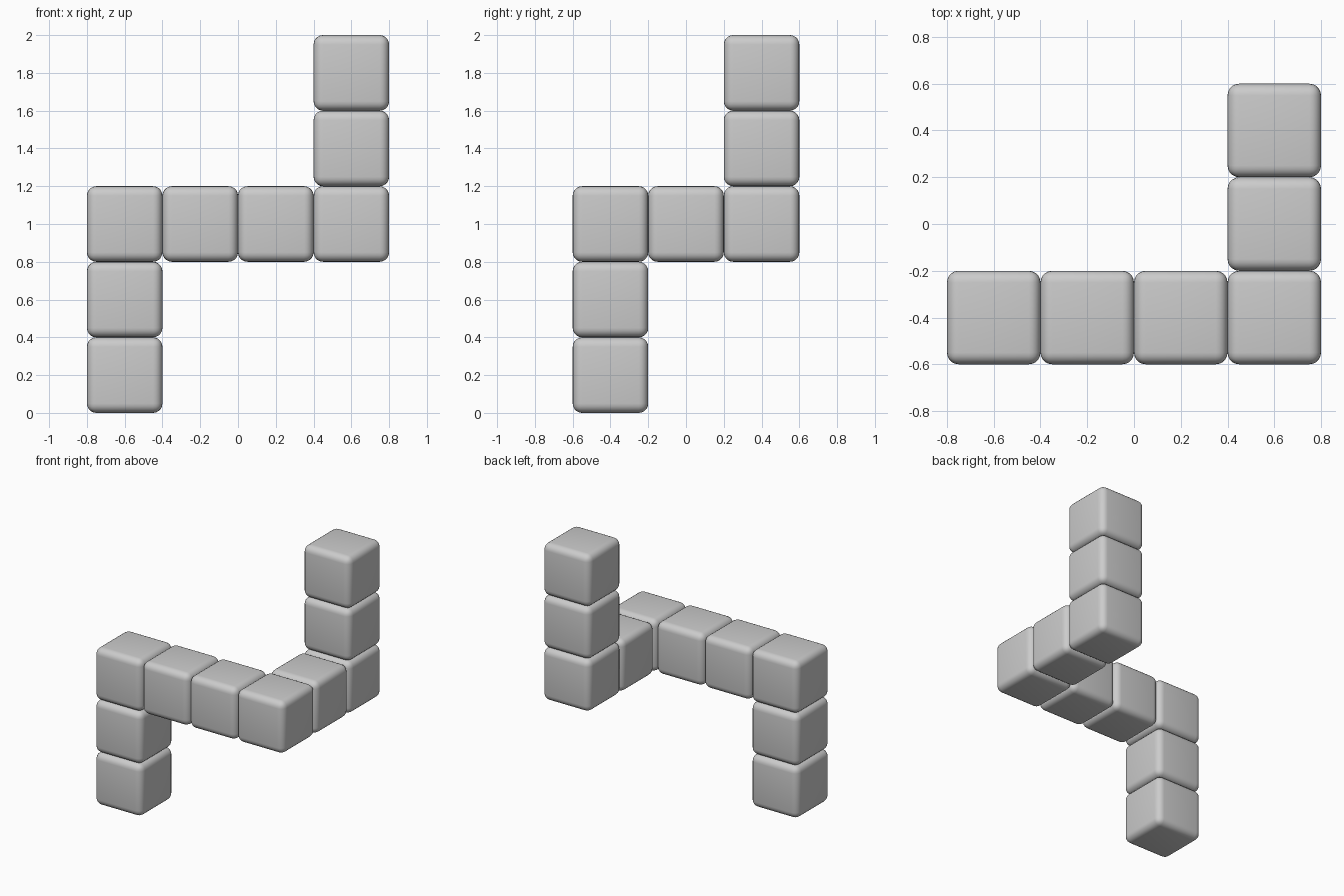
import bpy

if "Cube" in bpy.data.objects:
    bpy.data.objects.remove(bpy.data.objects["Cube"])

SIZE = 0.4
BEVEL = 0.05

# Chain of cubes: start cell, then unit steps along the bent path
start = (-0.6, -0.4, 0.2)
runs = [((0, 0, 1), 2), ((1, 0, 0), 3), ((0, 1, 0), 2), ((0, 0, 1), 2)]


def rounded_cube(name, location):
    bpy.ops.mesh.primitive_cube_add(size=SIZE, location=location)
    obj = bpy.context.object
    obj.name = name
    bevel = obj.modifiers.new("rounded_edges", "BEVEL")
    bevel.width = BEVEL
    bevel.segments = 5
    bevel.limit_method = "NONE"
    bpy.ops.object.modifier_apply(modifier=bevel.name)
    bpy.ops.object.shade_smooth_by_angle()
    return obj


# Collect the cell centres by walking the path
cells = [start]
for direction, count in runs:
    for _ in range(count):
        cells.append(tuple(c + d * SIZE for c, d in zip(cells[-1], direction)))

# One rounded cube per cell
for i, cell in enumerate(cells, 1):
    rounded_cube(f"cube_{i:02d}", cell)
